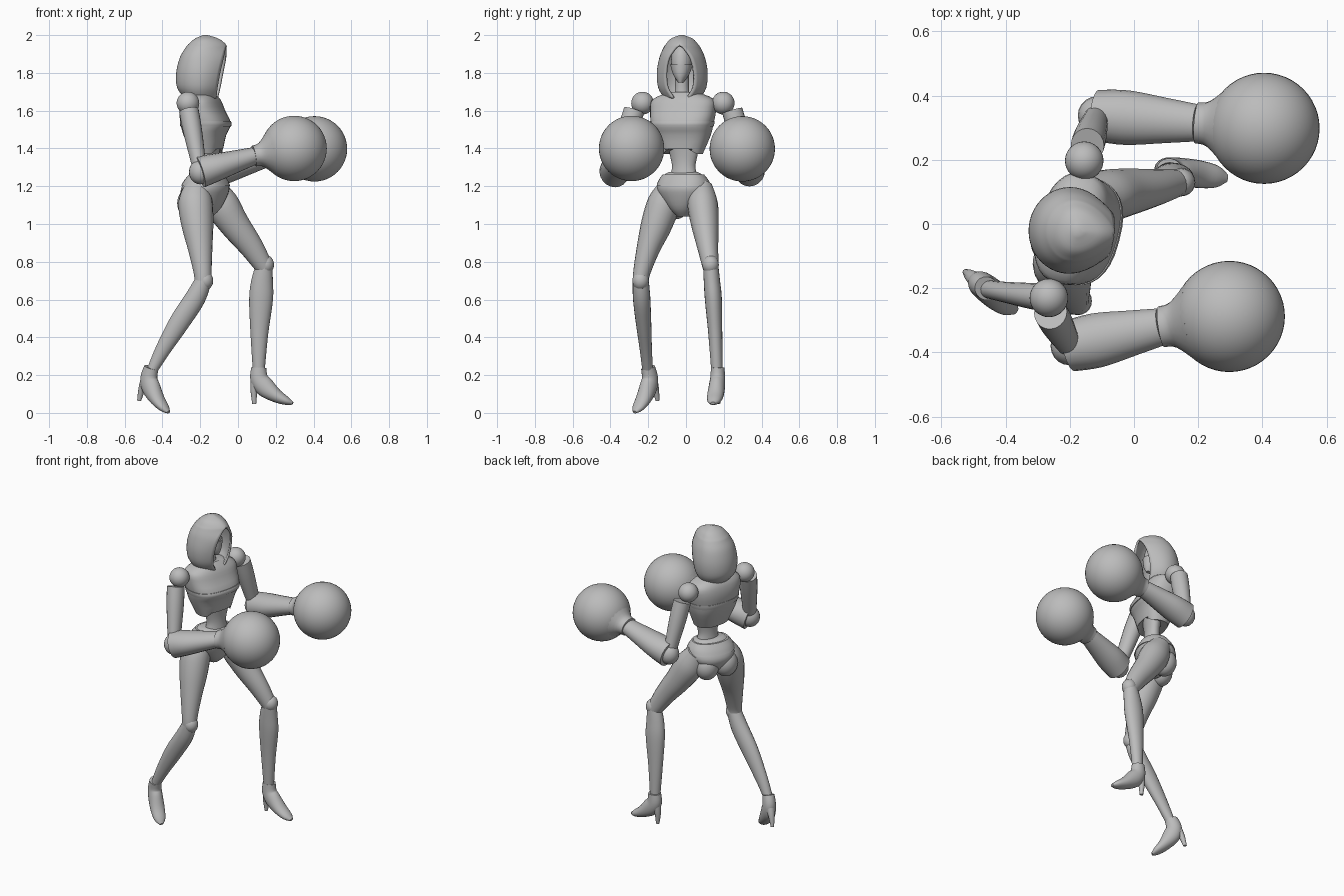
import bpy, bmesh, math
from mathutils import Vector, Matrix

cube = bpy.data.objects.get("Cube")
if cube:
    bpy.data.objects.remove(cube, do_unlink=True)

GREY = (0.5, 0.5, 0.5, 1)
mat = bpy.data.materials.new("plain grey")
mat.use_nodes = True
mat.diffuse_color = GREY
mat.node_tree.nodes["Principled BSDF"].inputs["Base Color"].default_value = GREY
parts = []


def finish(name, bm):
    bmesh.ops.remove_doubles(bm, verts=bm.verts, dist=0.0005)
    bmesh.ops.recalc_face_normals(bm, faces=bm.faces)
    me = bpy.data.meshes.new(name)
    bm.to_mesh(me)
    bm.free()
    me.materials.append(mat)
    ob = bpy.data.objects.new(name, me)
    bpy.context.collection.objects.link(ob)
    parts.append(ob)
    return ob


def smooth(rows, n=4):
    """Resample rows of numbers along a smooth curve through them."""
    out = []
    for i in range(len(rows) - 1):
        p0, p1, p2 = rows[max(i - 1, 0)], rows[i], rows[i + 1]
        p3 = rows[min(i + 2, len(rows) - 1)]
        for k in range(n):
            t = k / n
            out.append([b + 0.5 * t * (c - a + t * (2*a - 5*b + 4*c - d + t * (3*(b - c) + d - a)))
                        for a, b, c, d in zip(p0, p1, p2, p3)])
    return out + [list(rows[-1])]


def skin(name, rings, closed=True, caps=(True, True)):
    """Bridge rings of points into one surface."""
    bm = bmesh.new()
    vs = [[bm.verts.new(p) for p in r] for r in rings]
    n = len(vs[0])
    for a, b in zip(vs, vs[1:]):
        for i in range(n if closed else n - 1):
            j = (i + 1) % n
            bm.faces.new((a[i], a[j], b[j], b[i]))
    for cap, ring in zip(caps, (vs[0], vs[-1])):
        if cap:
            bm.faces.new(ring)
    return finish(name, bm)


def tube(name, rows, ref=(1, 0, 0), matrix=Matrix(), sides=20):
    """Limb along points; rows hold x, y, z, side radius, radius towards ref."""
    rows = smooth(rows)
    pts = [Vector(r[:3]) for r in rows]
    rings = []
    for i, (p, r) in enumerate(zip(pts, rows)):
        tan = (pts[min(i + 1, len(pts) - 1)] - pts[max(i - 1, 0)]).normalized()
        side = tan.cross(Vector(ref)).normalized()
        up = side.cross(tan)
        ang = [math.tau * k / sides for k in range(sides)]
        rings.append([matrix @ (p + side * r[3] * math.cos(a) + up * r[4] * math.sin(a)) for a in ang])
    return skin(name, rings)


def body(name, centre, yaw, rows, power=0.8, arch=0, sides=32):
    """Upright loft; rows hold height, back, front, half width."""
    m = Matrix.Translation((*centre, 0)) @ Matrix.Rotation(math.radians(yaw), 4, 'Z')
    rings = []
    for i, (z, back, front, hw) in enumerate(smooth(rows, 3)):
        mid, half = (front + back) / 2, (front - back) / 2
        ring = []
        for k in range(sides):
            c, s = math.cos(math.tau * k / sides), math.sin(math.tau * k / sides)
            lift = arch * max(c, 0) ** 6 if i == 0 else 0
            ring.append(m @ Vector((mid + half * math.copysign(abs(c) ** power, c),
                                    hw * math.copysign(abs(s) ** power, s), z + lift)))
        rings.append(ring)
    return skin(name, rings)


def ball(name, loc, size, seg=32):
    bm = bmesh.new()
    m = Matrix.Translation(loc) @ Matrix.Diagonal((*size, 1))
    bmesh.ops.create_uvsphere(bm, u_segments=seg, v_segments=seg // 2, radius=1, matrix=m)
    return finish(name, bm)


# Torso, turned a little to its right
CHEST = (-0.19, -0.015)
body("bodice", CHEST, -15, [
    (1.37, -.05, .10, .11), (1.47, -.09, .12, .15), (1.53, -.105, .145, .165),
    (1.60, -.11, .112, .175), (1.66, -.095, .085, .165), (1.70, -.06, .05, .07)], arch=0.055)
body("bust_band", CHEST, -15, [
    (1.515, -.106, .146, .165), (1.53, -.109, .149, .169), (1.545, -.109, .144, .171)])
body("abdomen", (-0.15, -0.012), -20, [
    (1.20, -.06, .06, .10), (1.29, -.045, .045, .065), (1.36, -.045, .045, .075),
    (1.46, -.06, .06, .10)], power=1)
PELVIS = (-0.165, -0.015)
body("pelvis", PELVIS, -28, [
    (1.04, -.03, .03, .03), (1.08, -.085, .07, .07), (1.15, -.13, .10, .13),
    (1.20, -.122, .108, .142), (1.255, -.08, .078, .112), (1.275, -.055, .05, .08)], power=0.9)
body("waistband", PELVIS, -28, [
    (1.20, -.127, .113, .147), (1.23, -.11, .10, .137), (1.262, -.084, .08, .114)], power=0.9)
for side, pos in (("right", (-.25, -.055, 1.11)), ("left", (-.19, .055, 1.11))):
    ball(side + "_buttock", pos, (.072, .075, .085))

# Head: neck, face and lower mask
HEAD = (-0.2, -0.02)
body("neck", HEAD, -8, [(1.64, -.04, .06, .055), (1.70, -.03, .045, .038), (1.80, -.03, .045, .036)], power=1)
body("face", HEAD, -8, [
    (1.755, .03, .075, .012), (1.79, -.02, .085, .038), (1.85, -.06, .088, .056),
    (1.91, -.06, .075, .05), (1.94, -.03, .05, .025)], power=1)
body("face_mask", HEAD, -8, [
    (1.75, .03, .08, .014), (1.79, -.015, .093, .042), (1.845, -.04, .095, .06)], power=1)

# Hood: open at the front, peaked above the brow
m = Matrix.Translation((-0.2, -0.02, 0)) @ Matrix.Rotation(math.radians(-6), 4, 'Z')
rings = []
for z, back, mid, front, hw, gap in smooth([
        (1.665, -.08, 0, .09, .095, .05), (1.72, -.122, 0, .10, .127, .085),
        (1.80, -.127, 0, .115, .135, .092), (1.88, -.108, 0, .132, .121, .075),
        (1.93, -.08, .01, .138, .10, .035), (1.95, -.065, .015, .137, .087, 0),
        (1.98, -.03, .02, .10, .06, 0), (2.0, .015, .025, .04, .012, 0)]):
    a = math.asin(max(0, min(.95, gap / hw)))
    ring = []
    for k in range(37):
        t = a + (math.tau - 2 * a) * k / 36
        c = math.cos(t)
        x = mid + ((front - mid) * c / math.cos(a) if c > 0 else (mid - back) * c)
        ring.append(m @ Vector((x, hw * math.sin(t) * (1 - .3 * max(c, 0) ** 2), z)))
    rings.append(ring)
hood = skin("hood", rings, closed=False, caps=(False, True))
mod = hood.modifiers.new("thickness", 'SOLIDIFY')
mod.thickness, mod.offset = 0.012, -1


# Arms with large round gloves
def arm(side, shoulder, top, elbow, wrist, glove):
    s, t, e, w, g = map(Vector, (shoulder, top, elbow, wrist, glove))
    ball(side + "_shoulder", s, (.06,) * 3)
    tube(side + "_upper_arm", [(*t, .055, .052), (*t.lerp(e, .35), .054, .05), (*e, .04, .035)])
    ball(side + "_elbow", e, (.06, .06, .065), 20)
    up = (0, 0, 1)
    tube(side + "_forearm", [(*e, .08, .084), (*e.lerp(w, .3), .085, .074),
                             (*e.lerp(w, .7), .07, .058), (*w, .058, .047)], up)
    tube(side + "_cuff", [(*w, .064, .056), (*w.lerp(g, .18), .072, .065),
                          (*w.lerp(g, .45), .125, .125)], up)
    ball(side + "_glove", g, (.173,) * 3, 48)


arm("right", (-.265, -.23, 1.64), (-.26, -.275, 1.60), (-.2, -.38, 1.275), (.085, -.32, 1.36), (.297, -.288, 1.40))
arm("left", (-.155, .197, 1.64), (-.145, .245, 1.60), (-.115, .338, 1.28), (.195, .315, 1.365), (.405, .298, 1.398))

# Thighs, knees and shins
tube("right_thigh", [
    (-.215, -.09, 1.21, .05, .06), (-.225, -.115, 1.12, .085, .09), (-.215, -.155, 1.0, .083, .085),
    (-.2, -.2, .87, .062, .065), (-.187, -.235, .74, .045, .047), (-.185, -.24, .685, .042, .045)])
tube("left_thigh", [
    (-.14, .085, 1.2, .055, .06), (-.09, .088, 1.11, .08, .09), (-.02, .10, 1.0, .073, .08),
    (.07, .115, .88, .056, .064), (.14, .13, .77, .042, .047)])
tube("right_shin", [
    (-.18, -.24, .71, .042, .042), (-.225, -.235, .61, .046, .054), (-.31, -.225, .48, .041, .054),
    (-.4, -.212, .33, .032, .04), (-.455, -.203, .225, .028, .028)])
tube("left_shin", [
    (.14, .13, .79, .04, .042), (.128, .137, .7, .043, .057), (.122, .145, .6, .045, .063),
    (.113, .155, .42, .037, .047), (.11, .163, .23, .03, .032)])
for side, pos in (("right", (-.175, -.24, .70)), ("left", (.147, .13, .785))):
    ball(side + "_knee", pos, (.044, .044, .05), 20)


# High heeled boots
def boot(side, ankle, yaw, pitch):
    m = (Matrix.Translation(ankle) @ Matrix.Rotation(math.radians(yaw), 4, 'Z')
         @ Matrix.Rotation(math.radians(pitch), 4, 'Y'))
    tube(side + "_boot", [
        (0, 0, .005, .036, .04), (.002, 0, -.055, .04, .048), (.035, 0, -.10, .043, .052),
        (.095, 0, -.145, .043, .036), (.15, 0, -.172, .034, .022), (.182, 0, -.184, .012, .008)],
        (1, 0, .3), m)
    tube(side + "_heel", [(-.012, 0, -.06, .03, .032), (-.025, 0, -.12, .02, .019),
                          (-.024, 0, -.187, .01, .011)], (1, 0, 0), m, 12)


boot("right", (-.46, -.2, .235), -38, 18)
boot("left", (.11, .168, .235), -8, 0)

# Smooth shading with sharp edges kept
bpy.ops.object.select_all(action='DESELECT')
for ob in parts:
    ob.select_set(True)
bpy.context.view_layer.objects.active = parts[0]
bpy.ops.object.shade_smooth_by_angle(angle=math.radians(35))
